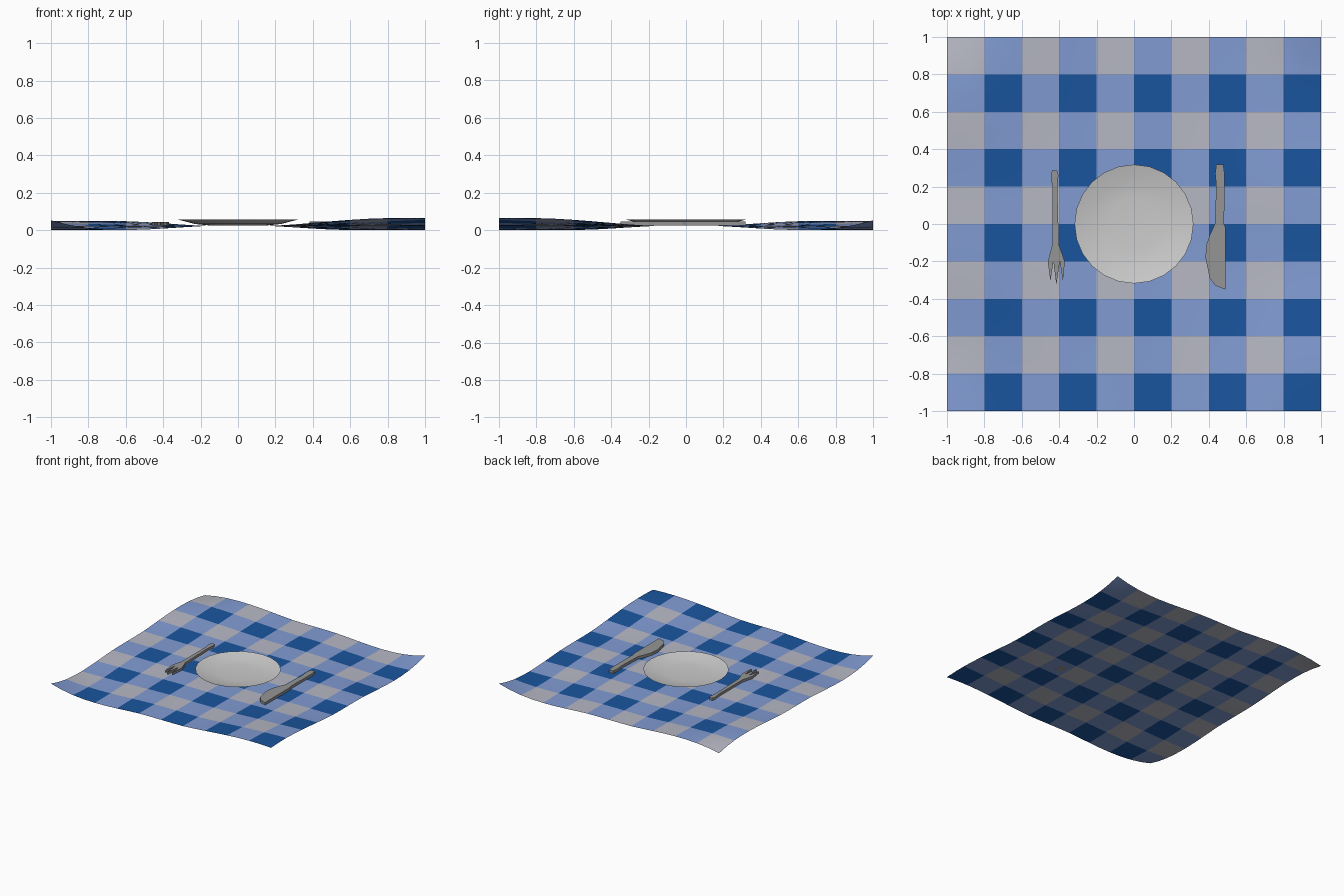
import bpy, bmesh
from math import cos, sin, pi

if "Cube" in bpy.data.objects:
    bpy.data.objects.remove(bpy.data.objects["Cube"])


def material(name, rgb):
    m = bpy.data.materials.new(name)
    m.diffuse_color = (*rgb, 1)
    m.use_nodes = True
    m.node_tree.nodes["Principled BSDF"].inputs["Base Color"].default_value = m.diffuse_color
    return m


def make_object(name, bm, mats=()):
    me = bpy.data.meshes.new(name)
    bm.to_mesh(me)
    bm.free()
    for m in mats:
        me.materials.append(m)
    ob = bpy.data.objects.new(name, me)
    bpy.context.collection.objects.link(ob)
    return ob


# Gentle cloth waves: flat in the middle, rippling towards each corner
def cloth_height(x, y):
    def w(t):
        return max(0, (abs(t) - 0.15) / 0.85) ** 1.5
    p = w(x) * w(y)
    if x * y > 0:
        a, b = -0.11, 0.14
    elif x > 0:
        a, b = 0.115, -0.078
    else:
        a, b = 0.112, -0.12
    return 0.0225 + a * p + b * p * p


# Checked cloth: ten checks each way, two faces per check side
N = 20
bm = bmesh.new()
grid = [[bm.verts.new((-1 + 2 * i / N, 1 - 2 * j / N,
                       cloth_height(-1 + 2 * i / N, 1 - 2 * j / N)))
         for i in range(N + 1)] for j in range(N + 1)]
for j in range(N):
    for i in range(N):
        f = bm.faces.new((grid[j][i], grid[j + 1][i], grid[j + 1][i + 1], grid[j][i + 1]))
        f.material_index = (i // 2) % 2 + (j // 2) % 2
        f.smooth = True
make_object("picnic_cloth", bm, [material("cloth_white", (0.47, 0.48, 0.55)),
                                 material("cloth_light_blue", (0.22, 0.33, 0.65)),
                                 material("cloth_dark_blue", (0.01, 0.09, 0.34))])

# Plate: shallow open dish with 24 sides
SIDES = 24
bm = bmesh.new()
rings = [[bm.verts.new((r * cos(2 * pi * k / SIDES), r * sin(2 * pi * k / SIDES), z))
          for k in range(SIDES)]
         for r, z in ((0.14, 0.024), (0.23, 0.033), (0.318, 0.056))]
bm.faces.new(rings[0])
for a, b in zip(rings, rings[1:]):
    for k in range(SIDES):
        n = (k + 1) % SIDES
        bm.faces.new((a[k], b[k], b[n], a[n]))
for f in bm.faces:
    f.smooth = True
make_object("plate", bm)


# Cutlery: flat outlines extruded upwards
steel = material("steel", (0.3, 0.3, 0.3))


def cutlery(name, outline, z, height):
    bm = bmesh.new()
    face = bm.faces.new([bm.verts.new((x, y, z)) for x, y in outline])
    ext = bmesh.ops.extrude_face_region(bm, geom=[face])
    verts = [g for g in ext["geom"] if isinstance(g, bmesh.types.BMVert)]
    bmesh.ops.translate(bm, vec=(0, 0, height), verts=verts)
    bmesh.ops.recalc_face_normals(bm, faces=bm.faces)
    return make_object(name, bm, [steel])


cutlery("fork", [(-0.438, 0.285), (-0.411, 0.285), (-0.404, 0.26), (-0.41, 0.20),
                 (-0.402, -0.11), (-0.37, -0.20), (-0.38, -0.305), (-0.397, -0.20),
                 (-0.415, -0.325), (-0.431, -0.20), (-0.447, -0.305), (-0.461, -0.20),
                 (-0.437, -0.11), (-0.437, 0.20), (-0.445, 0.26)], 0.024, 0.02)

cutlery("knife", [(0.44, 0.318), (0.478, 0.318), (0.484, 0.27), (0.482, 0.0),
                  (0.489, -0.02), (0.489, -0.35), (0.435, -0.33), (0.405, -0.29),
                  (0.382, -0.18), (0.387, -0.11), (0.405, -0.06), (0.432, 0.0),
                  (0.44, 0.20), (0.434, 0.27)], 0.024, 0.022)
